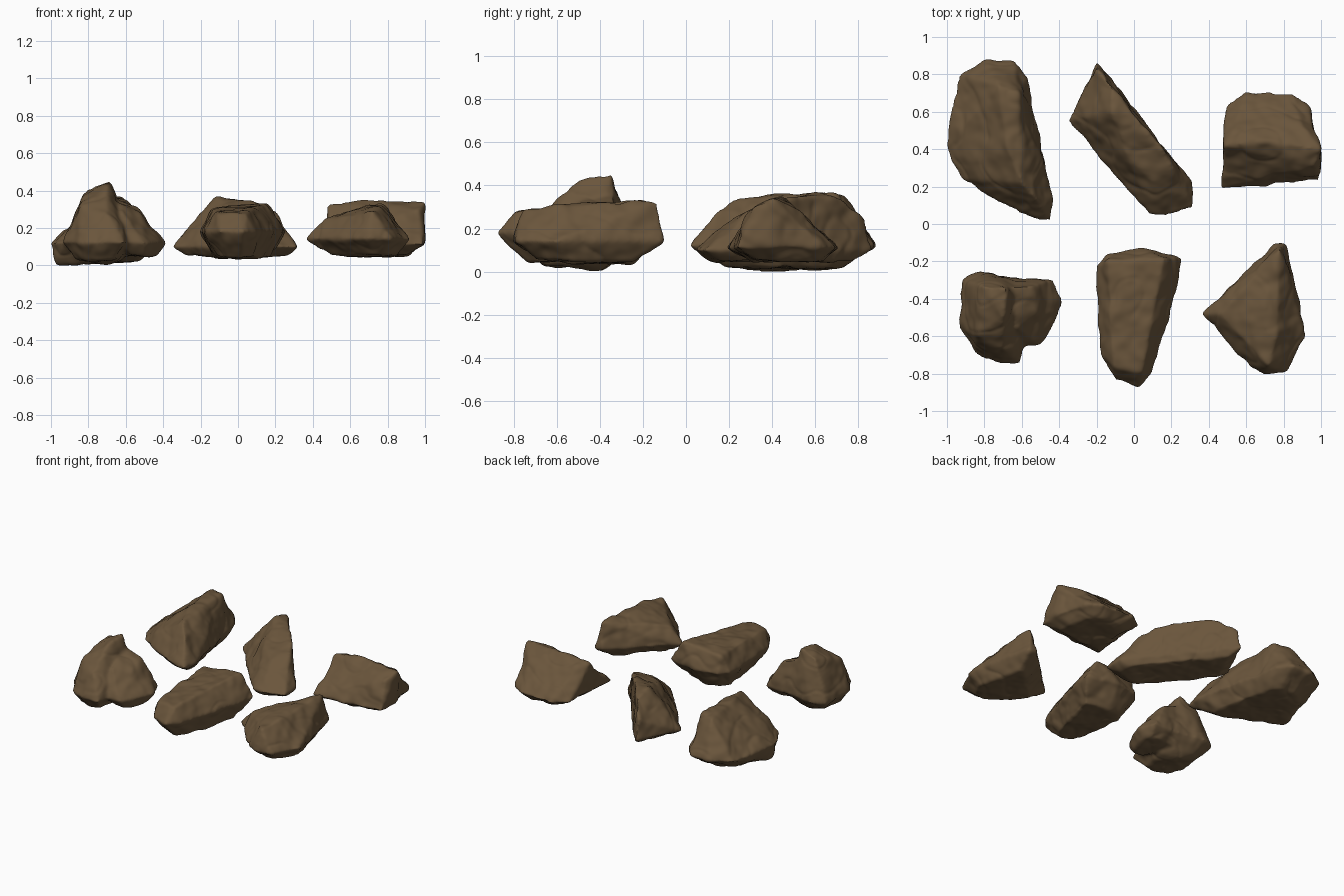
import bpy, bmesh
from mathutils import Vector, noise

old = bpy.data.objects.get("Cube")
if old:
    bpy.data.objects.remove(old, do_unlink=True)

# One earthy brown for every stone
BROWN = (0.145, 0.092, 0.045, 1)
mat = bpy.data.materials.new("earth_brown")
mat.use_nodes = True
mat.diffuse_color = BROWN
bsdf = mat.node_tree.nodes["Principled BSDF"]
bsdf.inputs["Base Color"].default_value = BROWN
bsdf.inputs["Roughness"].default_value = 0.9


def block(bm, outline, crest, waist=0.12, foot=0.05, taper=0.65):
    """Add a convex block: widest at the waist, tapering to the foot, rising to the crest."""
    rim = [Vector((x, y, waist)) for x, y in outline]
    middle = sum(rim, Vector()) / len(rim)
    sole = [middle.lerp(corner, taper) for corner in rim]
    for corner in sole:
        corner.z = foot
    verts = [bm.verts.new(p) for p in rim + sole + [Vector(p) for p in crest]]
    result = bmesh.ops.convex_hull(bm, input=verts)
    loose = [v for v in result["geom_interior"] if isinstance(v, bmesh.types.BMVert)]
    bmesh.ops.delete(bm, geom=loose, context="VERTS")


def roughen(mesh, seed):
    """Weather the surface with broad lumps, shallow cracks and fine grain."""
    offset = Vector((seed * 7.3, seed * 3.1, seed))
    moves = []
    for v in mesh.vertices:
        p = v.co + offset
        lumps = noise.noise(p * 7) * 0.014
        grain = noise.noise(p * 17) * 0.006
        crack = max(0, 0.12 - abs(noise.noise(p * 5 + offset))) * -0.03
        moves.append(v.normal * (lumps + grain + crack))
    for v, move in zip(mesh.vertices, moves):
        v.co += move
        v.co.z = max(v.co.z, 0)


def rock(name, seed, *blocks):
    """Fuse angular blocks into one stone, round the corners and weather it."""
    bm = bmesh.new()
    for settings in blocks:
        block(bm, **settings)
    bmesh.ops.recalc_face_normals(bm, faces=bm.faces)
    mesh = bpy.data.meshes.new(name + "_blocks")
    bm.to_mesh(mesh)
    bm.free()
    obj = bpy.data.objects.new(name, mesh)
    bpy.context.collection.objects.link(obj)

    remesh = obj.modifiers.new("fuse", "REMESH")
    remesh.mode = "VOXEL"
    remesh.voxel_size = 0.011
    soften = obj.modifiers.new("soften", "SMOOTH")
    soften.factor = 0.5
    soften.iterations = 8
    graph = bpy.context.evaluated_depsgraph_get()
    baked = bpy.data.meshes.new_from_object(obj.evaluated_get(graph))
    obj.modifiers.clear()
    obj.data = baked
    bpy.data.meshes.remove(mesh)
    baked.name = name
    roughen(baked, seed)
    baked.materials.clear()
    baked.materials.append(mat)
    baked.polygons.foreach_set("use_smooth", [True] * len(baked.polygons))
    baked.update()


# Long ridged stone with a blunt near end, back right
rock("long_ridged_rock", 1, dict(
    outline=[(-.94, .8), (-.8, .88), (-.64, .87), (-.57, .78), (-.5, .45),
             (-.43, .14), (-.45, .02), (-.61, .05), (-.93, .24), (-1.01, .4)],
    crest=[(-.72, .74, .36), (-.62, .7, .36), (-.67, .4, .36), (-.6, .22, .34),
           (-.52, .13, .27), (-.97, .4, 0)],
    foot=0.02))

# Diagonal arched stone with a broad flat back, back middle
rock("diagonal_rock", 2, dict(
    outline=[(-.35, .55), (-.29, .69), (-.2, .87), (-.1, .74), (.04, .56),
             (.32, .22), (.32, .09), (.18, .04), (.08, .05)],
    crest=[(-.2, .83, .24), (-.12, .74, .34), (-.2, .57, .25), (-.12, .6, .37),
           (.01, .57, .36), (.14, .42, .33), (.21, .3, .28), (-.04, .38, .3),
           (.1, .22, .25)],
    waist=0.1, taper=0.8))

# Wedge with its ridge running sideways, back left
rock("wedge_rock", 3, dict(
    outline=[(.47, .19), (.99, .23), (1, .4), (.93, .64), (.84, .7), (.6, .71),
             (.49, .63)],
    crest=[(.48, .42, .32), (.7, .44, .35), (1, .4, .34), (.97, .31, .3),
           (.53, .5, .29), (.9, .53, .29)],
    waist=0.11))

# Tall chunky stone with a side shoulder, front right
rock("tall_chunky_rock", 4,
     dict(outline=[(-.92, -.3), (-.82, -.25), (-.6, -.29), (-.55, -.42), (-.6, -.75),
                   (-.7, -.76), (-.85, -.69), (-.94, -.56)],
          crest=[(-.81, -.33, .41), (-.68, -.34, .46), (-.7, -.5, .42),
                 (-.84, -.6, .32), (-.7, -.67, .28), (-.7, -.4, 0)],
          foot=0.03),
     dict(outline=[(-.7, -.3), (-.43, -.29), (-.39, -.4), (-.4, -.48), (-.52, -.54),
                   (-.5, -.66), (-.62, -.66)],
          crest=[(-.54, -.33, .32), (-.66, -.33, .37), (-.62, -.56, .3),
                 (-.51, -.48, .26)]))

# Tapered slab, front middle
rock("tapered_rock", 5, dict(
    outline=[(-.21, -.22), (-.15, -.15), (.02, -.12), (.26, -.18), (.25, -.27),
             (.13, -.68), (.1, -.8), (.03, -.88), (-.1, -.84), (-.18, -.7)],
    crest=[(-.14, -.2, .3), (.16, -.18, .34), (.08, -.5, .3), (.04, -.8, .28),
           (-.11, -.76, .28), (-.13, -.5, .3)],
    waist=0.18, foot=0.04))

# Pointed stone with a raised tip, front left
rock("pointed_rock", 6, dict(
    outline=[(.36, -.48), (.63, -.77), (.7, -.81), (.82, -.79), (.92, -.61),
             (.87, -.36), (.81, -.1), (.75, -.1)],
    crest=[(.78, -.13, .33), (.7, -.44, .32), (.76, -.62, .31), (.72, -.76, .29),
           (.46, -.48, .25)],
    waist=0.14))
